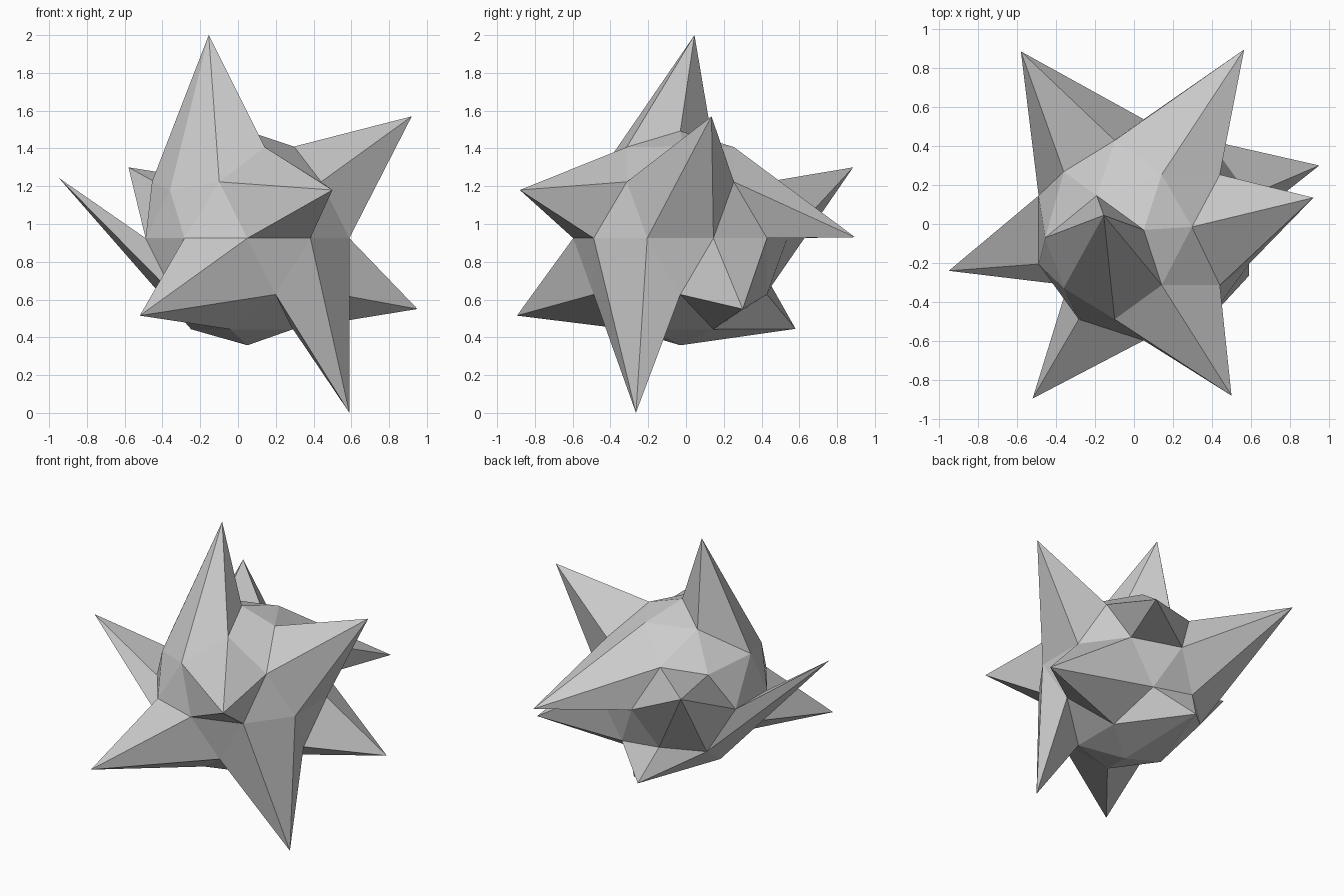
import bpy, bmesh, math
from mathutils import Vector

if "Cube" in bpy.data.objects:
    bpy.data.objects.remove(bpy.data.objects["Cube"])

CENTRE = Vector((0.05, -0.03, 0.925))
RADIUS = 0.567

# Heights of the vertex rings of a unit icosphere
CAP, RING, BELT = 0.851, 0.447, 0.0

# Pulled vertices: (azimuth in degrees, ring height) -> new position
PULLS = [
    ((-144, CAP), (-0.155, 0.045, 2.0)),     # top spike
    ((0, RING), (0.92, 0.135, 1.57)),        # upper right spike
    ((-72, RING), (0.50, -0.88, 1.18)),      # upper front spike
    ((72, RING), (0.565, 0.895, 0.93)),      # back right spike
    ((126, BELT), (-0.58, 0.885, 1.30)),     # back left spike
    ((180, -RING), (-0.95, -0.24, 1.245)),   # left spike
    ((-108, -RING), (-0.52, -0.895, 0.515)), # lower front spike
    ((-36, -RING), (0.59, -0.265, 0.0)),     # foot spike
    ((36, -RING), (0.95, 0.30, 0.55)),       # lower right spike
    ((108, -CAP), (-0.03, 0.58, 0.445)),     # lower back bump
    ((0, CAP), (0.297, -0.015, 1.41)),       # slight nudge on the cap
    ((180, 0.526), (-0.455, -0.07, 1.225)),  # slight nudge on the left
]


def sphere_point(azimuth, height):
    a, r = math.radians(azimuth), math.sqrt(1 - height * height)
    return CENTRE + RADIUS * Vector((r * math.cos(a), r * math.sin(a), height))


# Faceted ball
bm = bmesh.new()
bmesh.ops.create_icosphere(bm, subdivisions=2, radius=RADIUS)
bmesh.ops.translate(bm, verts=bm.verts, vec=CENTRE)

# Pick every vertex on the untouched ball, then pull them out into spikes
picked = []
for (azimuth, height), tip in PULLS:
    p = sphere_point(azimuth, height)
    picked.append((min(bm.verts, key=lambda v: (v.co - p).length), tip))
for vert, tip in picked:
    vert.co = tip

mesh = bpy.data.meshes.new("spiky_rock")
bm.to_mesh(mesh)
bm.free()
bpy.context.collection.objects.link(bpy.data.objects.new("spiky_rock", mesh))
